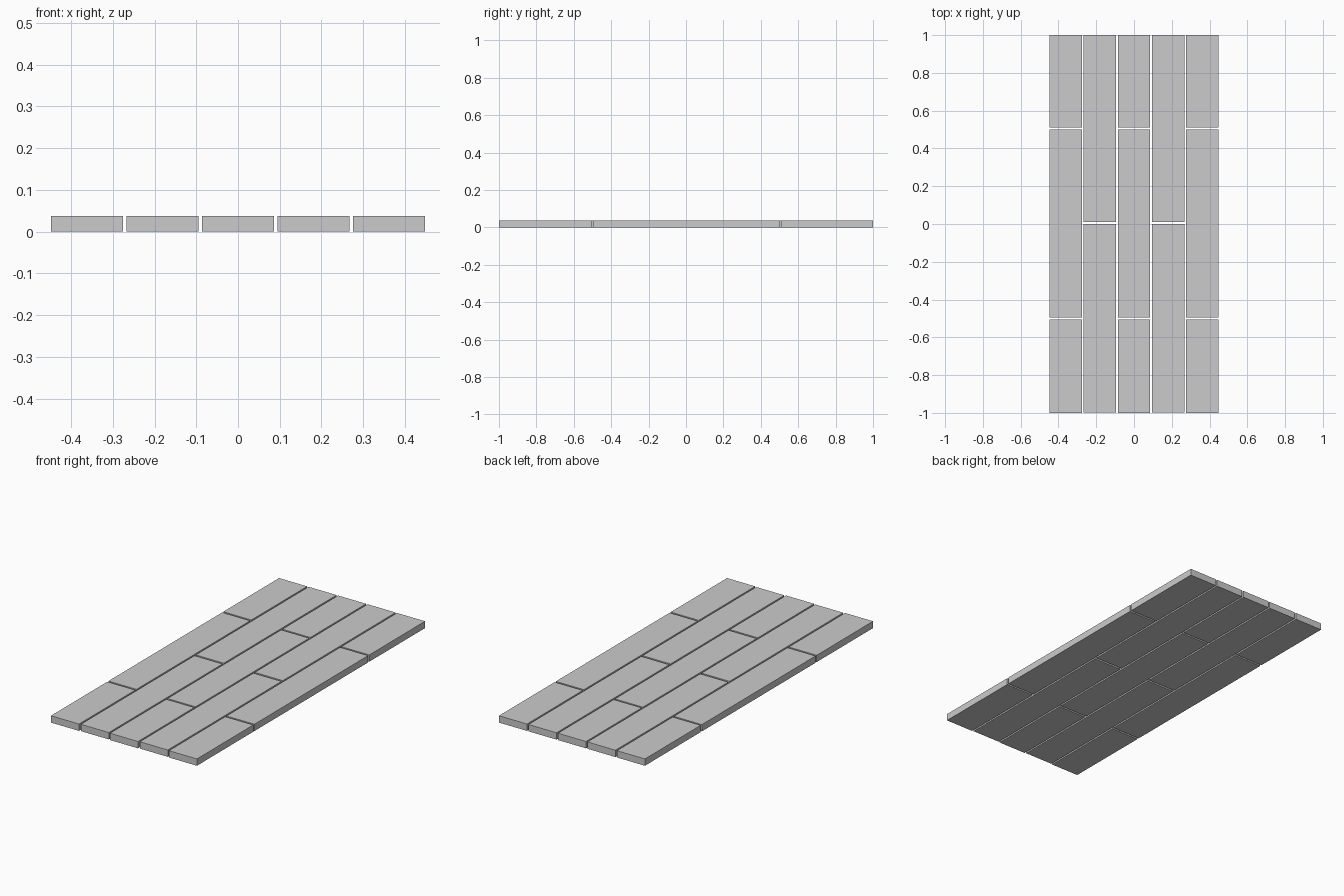
import bpy

if "Cube" in bpy.data.objects:
    bpy.data.objects.remove(bpy.data.objects["Cube"])

WIDTH, PITCH, THICK = 0.172, 0.181, 0.038


def plank(name, x, y0, y1):
    bpy.ops.mesh.primitive_cube_add(size=1, location=(x, (y0 + y1) / 2, THICK / 2))
    ob = bpy.context.object
    ob.name = name
    ob.scale = (WIDTH, y1 - y0, THICK)
    bpy.ops.object.transform_apply(location=False, rotation=False, scale=True)


# Alternating rows: split in three (half, full, half) or in two
three_part = [(-1.0, -0.506), (-0.496, 0.501), (0.511, 1.0)]
two_part = [(-0.997, 0.0), (0.011, 1.0)]

for col in range(5):
    x = (col - 2) * PITCH
    for i, (y0, y1) in enumerate(two_part if col % 2 else three_part):
        plank(f"floor_plank_{col + 1}_{i + 1}", x, y0, y1)
